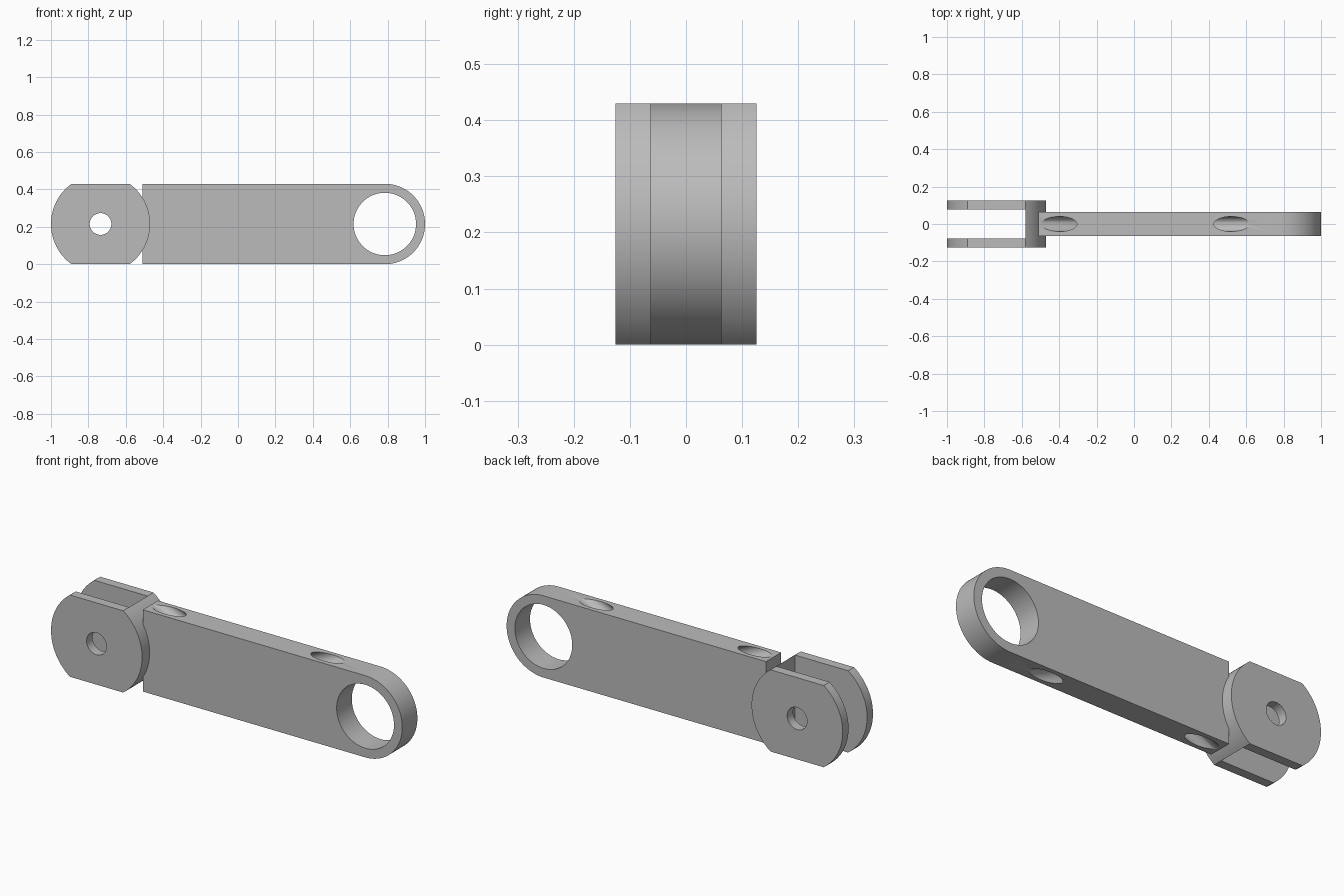
import bpy
import bmesh
import math
from mathutils import Matrix, Vector

cube = bpy.data.objects.get("Cube")
if cube:
    bpy.data.objects.remove(cube, do_unlink=True)

HEIGHT = 0.43
MID = HEIGHT / 2
PIVOT_X, EYE_X = -0.735, 0.785

grey = bpy.data.materials.new("plain grey")
grey.use_nodes = True
colour = (0.5, 0.5, 0.5, 1)
grey.diffuse_color = colour
grey.node_tree.nodes["Principled BSDF"].inputs["Base Color"].default_value = colour


def arc(cx, radius, start, end, steps):
    """Points of an arc in the XZ plane, centred at mid height."""
    angles = [start + (end - start) * i / steps for i in range(steps + 1)]
    return [(cx + radius * math.cos(a), MID + radius * math.sin(a)) for a in angles]


def plate(name, outline, half_depth):
    """Extrude an XZ outline symmetrically along Y."""
    bm = bmesh.new()
    face = bm.faces.new([bm.verts.new((x, -half_depth, z)) for x, z in outline])
    moved = bmesh.ops.extrude_face_region(bm, geom=[face])["geom"]
    bmesh.ops.translate(bm, vec=(0, 2 * half_depth, 0),
                        verts=[v for v in moved if isinstance(v, bmesh.types.BMVert)])
    bmesh.ops.recalc_face_normals(bm, faces=bm.faces)
    return finish(name, bm)


def rod(name, start, end, radius):
    """Cylinder between two points."""
    start, end = Vector(start), Vector(end)
    axis = end - start
    turn = axis.to_track_quat('Z', 'Y').to_matrix().to_4x4()
    bm = bmesh.new()
    bmesh.ops.create_cone(bm, cap_ends=True, segments=64, radius1=radius, radius2=radius,
                          depth=axis.length,
                          matrix=Matrix.Translation((start + end) / 2) @ turn)
    return finish(name, bm)


def finish(name, bm):
    mesh = bpy.data.meshes.new(name)
    bm.to_mesh(mesh)
    bm.free()
    mesh.materials.append(grey)
    obj = bpy.data.objects.new(name, mesh)
    bpy.context.collection.objects.link(obj)
    return obj


def cut(obj, cutters):
    """Subtract the cutters, then shade the curved faces smooth."""
    bpy.ops.object.select_all(action='DESELECT')
    obj.select_set(True)
    bpy.context.view_layer.objects.active = obj
    for cutter in cutters:
        mod = obj.modifiers.new("cut", 'BOOLEAN')
        mod.operation, mod.solver, mod.object = 'DIFFERENCE', 'EXACT', cutter
        bpy.ops.object.modifier_apply(modifier=mod.name)
        bpy.data.objects.remove(cutter, do_unlink=True)
    bpy.ops.object.shade_smooth_by_angle(angle=math.radians(30))


# Link bar with a round end, an eye hole and two crossing slanted tunnels
bar = plate("link_bar", [(-0.51, HEIGHT), (-0.51, 0)]
            + arc(EYE_X, MID, -math.pi / 2, math.pi / 2, 48), 0.063)
left, right = -0.4, 0.522
slope = HEIGHT / (right - left)
reach = 0.2
tunnels = []
for name, side in (("falling_tunnel", 1), ("rising_tunnel", -1)):
    drop = side * (MID + slope * reach)
    tunnels.append(rod(name, (left - reach, 0, MID + drop), (right + reach, 0, MID - drop), 0.04))
cut(bar, [rod("eye_cutter", (EYE_X, -1, MID), (EYE_X, 1, MID), 0.167)] + tunnels)

# Fork: disc with flat top and bottom, open slot and pin hole
FORK_R = 0.265
flat = math.asin(MID / FORK_R)
fork = plate("fork", arc(PIVOT_X, FORK_R, -flat, flat, 32)
             + arc(PIVOT_X, FORK_R, math.pi - flat, math.pi + flat, 32), 0.126)
slot = plate("slot_cutter", [(-1.2, -0.2), (-0.58, -0.2), (-0.58, 0.7), (-1.2, 0.7)], 0.077)
cut(fork, [slot, rod("pin_cutter", (PIVOT_X, -1, MID), (PIVOT_X, 1, MID), 0.058)])
